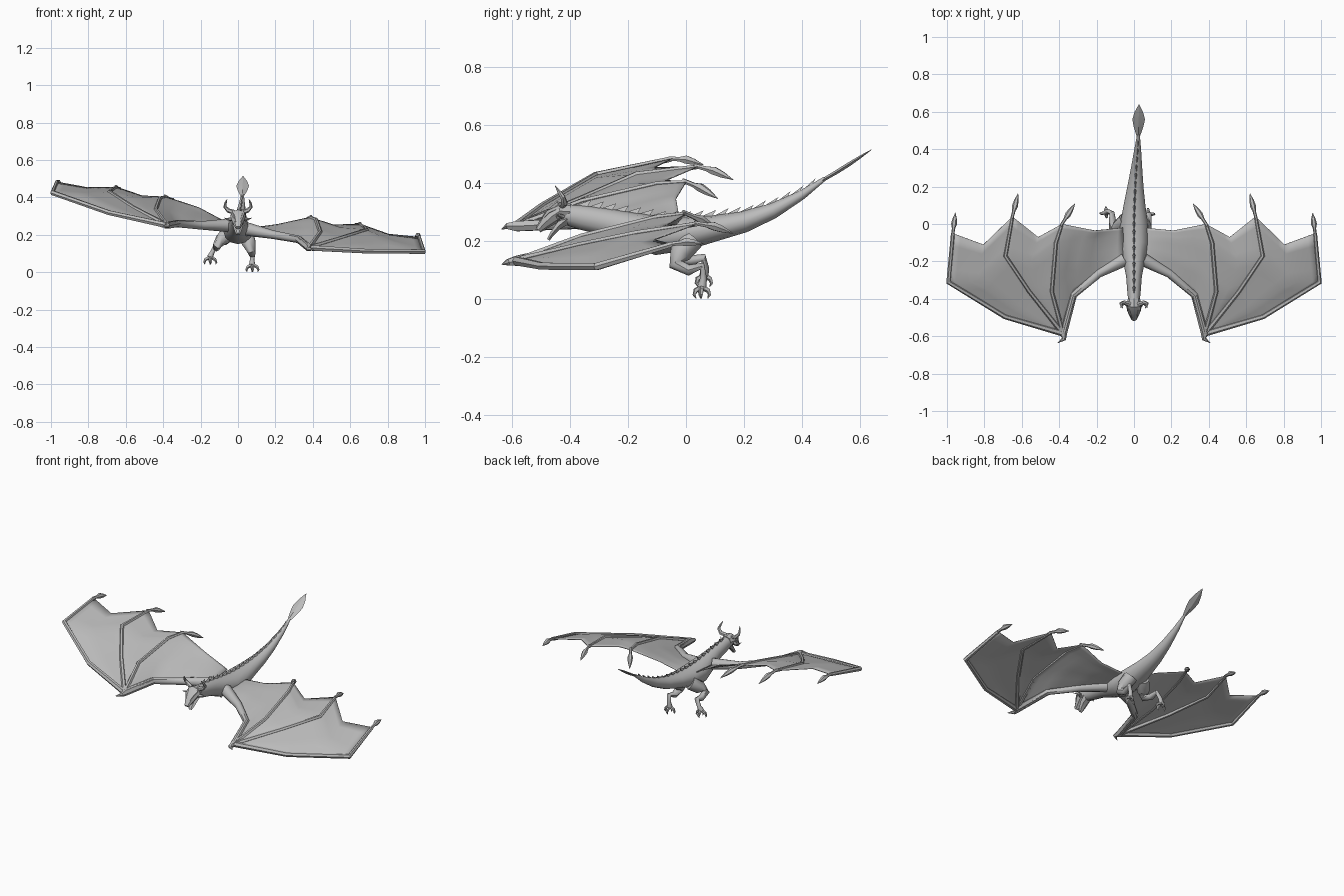
import bpy, bmesh, math
from mathutils import Vector

if "Cube" in bpy.data.objects:
    bpy.data.objects.remove(bpy.data.objects["Cube"])

hide = bpy.data.materials.new("grey_hide")
hide.diffuse_color = (0.50, 0.50, 0.50, 1)
hide.use_nodes = True
hide.node_tree.nodes["Principled BSDF"].inputs["Base Color"].default_value = hide.diffuse_color


def finish(name, bm, angle=40):
    bmesh.ops.remove_doubles(bm, verts=bm.verts, dist=0.0002)
    bmesh.ops.recalc_face_normals(bm, faces=bm.faces)
    me = bpy.data.meshes.new(name)
    bm.to_mesh(me)
    bm.free()
    me.materials.append(hide)
    for p in me.polygons:
        p.use_smooth = True
    me.set_sharp_from_angle(angle=math.radians(angle))
    ob = bpy.data.objects.new(name, me)
    bpy.context.collection.objects.link(ob)
    return ob


def loft(bm, pts, n=8, up=(0, 0, 1)):
    """Skin elliptical rings along points (x, y, z, half width, half height)."""
    up, rings = Vector(up), []
    c = [Vector(p[:3]) for p in pts]
    for i, p in enumerate(pts):
        t = (c[min(i + 1, len(c) - 1)] - c[max(i - 1, 0)]).normalized()
        side = t.cross(up).normalized()
        top = side.cross(t)
        rings.append([bm.verts.new(c[i] + side * p[3] * math.cos(a) + top * p[-1] * math.sin(a))
                      for a in (2 * math.pi * k / n for k in range(n))])
    for a, b in zip(rings, rings[1:]):
        for k in range(n):
            bm.faces.new((a[k], a[(k + 1) % n], b[(k + 1) % n], b[k]))
    bm.faces.new(rings[0])
    bm.faces.new(rings[-1])


def along(pts, t):
    """Point at fraction t of a polyline, with equal weight per segment."""
    f = t * (len(pts) - 1)
    i = min(int(f), len(pts) - 2)
    return Vector(pts[i]).lerp(Vector(pts[i + 1]), f - i)


def patch(bm, left, right, front, back, nu=8, nv=8):
    """Membrane filled between four boundary polylines."""
    a, b, c, d = (Vector(p) for p in (left[0], right[0], left[-1], right[-1]))
    g = []
    for i in range(nu + 1):
        u = i / nu
        row = []
        for j in range(nv + 1):
            v = j / nv
            p = along(front, u).lerp(along(back, u), v) + along(left, v).lerp(along(right, v), u)
            row.append(bm.verts.new(p - a.lerp(b, u).lerp(c.lerp(d, u), v)))
        g.append(row)
    for i in range(nu):
        for j in range(nv):
            bm.faces.new((g[i][j], g[i + 1][j], g[i + 1][j + 1], g[i][j + 1]))


# Neck, torso and tail: x, y, z, half width, half height
body = [(0, -.44, .295, .028, .032), (0, -.36, .28, .036, .042), (0, -.28, .265, .042, .047),
        (0, -.2, .242, .058, .058), (0, -.1, .218, .078, .068), (0, 0, .225, .075, .058),
        (.003, .1, .243, .058, .045), (.008, .2, .265, .043, .037), (.014, .3, .303, .03, .027),
        (.02, .4, .358, .018, .016), (.024, .48, .415, .007, .007)]
bm = bmesh.new()
loft(bm, body, 12)
finish("body", bm, 60)

# Leaf-shaped tail fin
bm = bmesh.new()
loft(bm, [(.023, .46, .402, .006, .006), (.024, .52, .437, .026, .007), (.025, .56, .462, .034, .007),
          (.026, .6, .488, .022, .005), (.027, .64, .514, .001, .001)], 4)
finish("tail_fin", bm, 20)

# Row of back spines leaning to the tail
bm = bmesh.new()
for k in range(19):
    y = -.36 + .043 * k
    i = max(j for j in range(len(body) - 1) if body[j][1] <= y + 1e-6)
    f = (y - body[i][1]) / (body[i + 1][1] - body[i][1])
    x, _, z, _, r = (a + (b - a) * f for a, b in zip(body[i], body[i + 1]))
    slope = (body[i + 1][2] + body[i + 1][4] - body[i][2] - body[i][4]) / (body[i + 1][1] - body[i][1])
    h = .024 * (1 - .025 * k)
    vs = [bm.verts.new(p) for p in (
        (x, y - .02, z + r - .003 - .02 * slope), (x - .009, y + .018, z + r - .006 + .018 * slope),
        (x + .009, y + .018, z + r - .006 + .018 * slope), (x, y + .034, z + r + h + .034 * slope))]
    for t in ((0, 1, 2), (0, 1, 3), (1, 2, 3), (0, 2, 3)):
        bm.faces.new([vs[q] for q in t])
finish("back_spines", bm, 20)

# Head: skull with snout, and an open lower jaw
bm = bmesh.new()
loft(bm, [(0, -.40, .30, .032, .03), (0, -.435, .302, .042, .034), (0, -.465, .282, .036, .028),
          (0, -.49, .258, .025, .02), (0, -.51, .237, .015, .012)], 8)
finish("skull", bm, 35)
bm = bmesh.new()
loft(bm, [(0, -.41, .275, .03, .022), (0, -.44, .25, .027, .013), (0, -.462, .224, .02, .009),
          (0, -.475, .203, .01, .006)], 6)
finish("jaw", bm, 35)
bm = bmesh.new()
for s in (-1, 1):
    # Curved horns, cheek spikes and brow ridges
    loft(bm, [(s * .022, -.43, .32, .013, .013), (s * .052, -.42, .33, .012, .012),
              (s * .07, -.425, .35, .009, .009), (s * .066, -.44, .372, .006, .006),
              (s * .058, -.452, .39, .001, .001)], 6, (0, 1, 0))
    loft(bm, [(s * .028, -.44, .285, .012, .012), (s * .052, -.425, .283, .008, .008),
              (s * .074, -.448, .29, .001, .001)], 5)
    loft(bm, [(s * .03, -.43, .32, .008, .008), (s * .025, -.475, .3, .008, .008),
              (s * .012, -.5, .268, .003, .003)], 5)
finish("horns", bm, 40)

# Wing landmarks: x, y, height on the right, height on the left (the animal banks)
W = dict(shoulder=(.05, -.19, .23, .25), upper=(.19, -.265, .20, .25), elbow=(.325, -.38, .175, .26),
         wrist=(.38, -.585, .13, .25), root=(.06, -.02, .235, .265), inner=(.21, -.035, .255, .345),
         f1_mid=(.44, -.36, .215, .335), f1_low=(.418, -.1, .28, .395), f1_end=(.385, .0, .293, .402),
         f2_mid=(.56, -.36, .185, .345), f2_bend=(.688, -.17, .225, .428), f2_end=(.65, .04, .258, .455),
         f3_mid=(.69, -.495, .112, .318), f3_corner=(.992, -.31, .11, .425), f3_end=(.968, -.05, .187, .482),
         notch1=(.512, -.07, .252, .408), notch2=(.805, -.11, .203, .452),
         tip1=(.315, .11, .235, .345), tip2=(.62, .163, .225, .41), tip3=(.955, .06, .19, .462),
         thumb=(.375, -.615, .125, .25), thumb_tip=(.408, -.636, .118, .24))
for s, label in ((1, "right"), (-1, "left")):
    P = {k: (s * x, y, zr if s > 0 else zl) for k, (x, y, zr, zl) in W.items()}
    line = lambda names: [P[n] for n in names.split()]
    arm = line("shoulder upper elbow wrist")
    f1 = line("wrist f1_mid f1_low f1_end")
    f2 = line("wrist f2_mid f2_bend f2_end")
    f3 = line("wrist f3_mid f3_corner f3_end")
    w = [P["wrist"]] * 2

    # Three membrane panels
    bm = bmesh.new()
    patch(bm, line("shoulder root"), f1, arm, line("root inner f1_end"), 12, 12)
    patch(bm, f1, f2, w, line("f1_end notch1 f2_end"), 8, 12)
    patch(bm, f2, f3, w, line("f2_end notch2 f3_end"), 8, 12)
    ob = finish(label + "_wing_membrane", bm, 35)
    m = ob.modifiers.new("thickness", "SOLIDIFY")
    m.thickness, m.offset = .004, 0

    # Arm, finger bones and the hooked thumb
    bm = bmesh.new()
    loft(bm, [p + (r, r) for p, r in zip(arm, (.036, .023, .02, .018))], 8)
    for f, r in ((f1, .011), (f2, .012), (f3, .014)):
        loft(bm, [p + (r * q, r * q) for p, q in zip(f, (1.2, 1, 1, .75))], 6)
    loft(bm, [P["elbow"] + (.02, .02), P["wrist"] + (.022, .02), P["thumb"] + (.012, .012),
              P["thumb_tip"] + (.001, .001)], 6)
    finish(label + "_wing_bones", bm, 45)

    # Claws on the finger ends
    bm = bmesh.new()
    for n in "123":
        a, b = Vector(P[f"f{n}_end"]), Vector(P["tip" + n])
        loft(bm, [tuple(a.lerp(b, t) + Vector((0, 0, dz))) + (r, r) for t, r, dz in
                  ((-.1, .008, 0), (.25, .009, .004), (.45, .016, .007), (.7, .012, .004), (1, .001, 0))], 6)
    finish(label + "_wing_claws", bm, 35)

    # Leg: thigh, shin and foot (the left one is carried higher and wider)
    pts = ((.04, .02, .205, .042), (.058, -.02, .155, .038), (.07, -.035, .118, .025), (.075, .01, .098, .019),
           (.08, .055, .112, .014), (.076, .06, .07, .012), (.075, .055, .04, .016))
    if s < 0:
        pts = ((-.045, .02, .21, .042), (-.085, -.02, .175, .038), (-.11, -.035, .145, .025),
               (-.115, .015, .13, .019), (-.118, .06, .142, .014), (-.138, .068, .105, .012),
               (-.15, .062, .08, .016))
    bm = bmesh.new()
    loft(bm, [p + (p[3],) for p in pts], 8, (1, 0, 0))
    finish(label + "_leg", bm, 50)

    # Toes with hooked claws
    bm = bmesh.new()
    fx, fy, fz = pts[-1][:3]
    for dx, dy in ((-.03, -.005), (.004, -.022), (.034, -.002), (0, .022)):
        loft(bm, [(fx, fy, fz, .011, .011), (fx + dx * .8, fy + dy, fz - .012, .009, .009),
                  (fx + dx, fy + dy * 1.2, fz - .027, .006, .006),
                  (fx + dx * .9, fy + dy * .9, fz - .04, .001, .001)], 5, (.3, 1, .2))
    finish(label + "_toes", bm, 40)
